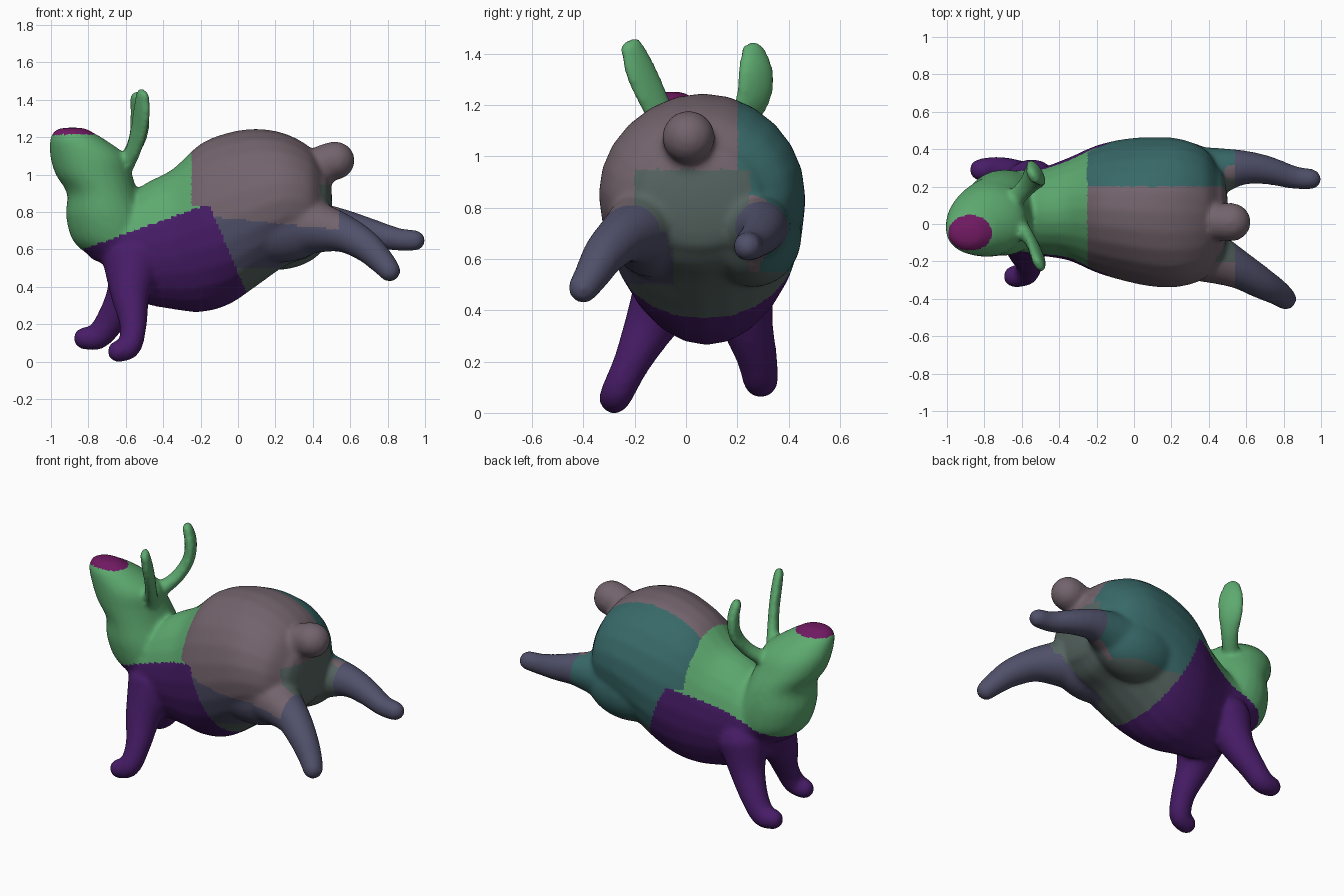
import bpy, bmesh, math
from mathutils import Vector, Matrix

if "Cube" in bpy.data.objects:
    bpy.data.objects.remove(bpy.data.objects["Cube"])

bm = bmesh.new()
SEG = 24


def spline(pts, n=6):
    """Catmull-Rom through points of any dimension."""
    p = [pts[0]] + list(pts) + [pts[-1]]
    out = []
    for i in range(1, len(p) - 2):
        for k in range(n):
            t = k / n
            out.append([0.5 * (2 * b + (c - a) * t + (2 * a - 5 * b + 4 * c - d) * t * t
                               + (3 * b - a - 3 * c + d) * t ** 3)
                        for a, b, c, d in zip(*p[i - 1:i + 3])])
    return out + [list(pts[-1])]


def loft(pts, ref, axis=None, cap=1.0):
    """Closed tube; each point is x, y, z, radius along ref, other radius."""
    path = spline(pts)
    cs = [Vector(q[:3]) for q in path]
    rings = []
    for i, q in enumerate(path):
        t = axis or (cs[min(i + 1, len(cs) - 1)] - cs[max(i - 1, 0)]).normalized()
        rings.append((cs[i], t, q[3], q[4]))

    def end(ring, sign):
        c, t, a, b = ring
        r = min(a, b) * cap
        return [(c + t * sign * r * math.sin(h), t, a * math.cos(h), b * math.cos(h))
                for h in (0.4, 0.8, 1.15, 1.45)]

    rings = end(rings[0], -1)[::-1] + rings + end(rings[-1], 1)
    loops = []
    for c, t, a, b in rings:
        u = (ref - t * ref.dot(t)).normalized()
        v = t.cross(u)
        loops.append([bm.verts.new(c + u * a * math.cos(w) + v * b * math.sin(w))
                      for w in (2 * math.pi * k / SEG for k in range(SEG))])
    for l0, l1 in zip(loops, loops[1:]):
        for k in range(SEG):
            j = (k + 1) % SEG
            bm.faces.new((l0[k], l0[j], l1[j], l1[k]))
    bm.faces.new(loops[0])
    bm.faces.new(loops[-1])


def limb(pts):
    loft([p + (p[3],) for p in pts], Vector((0.1, 1, 0.05)))


def blob(center, radii):
    bmesh.ops.create_uvsphere(bm, u_segments=32, v_segments=20, radius=1,
                              matrix=Matrix.LocRotScale(Vector(center), None, Vector(radii)))


X, Y, Z = Vector((1, 0, 0)), Vector((0, 1, 0)), Vector((0, 0, 1))

# Torso: sections along x
loft([(-.70, .07, .62, .16, .13), (-.62, .07, .61, .22, .24), (-.50, .065, .63, .235, .32),
      (-.35, .08, .655, .275, .375), (-.20, .08, .715, .34, .45), (-.05, .075, .765, .38, .46),
      (.10, .065, .825, .40, .42), (.25, .06, .865, .395, .355), (.38, .055, .855, .345, .295),
      (.45, .05, .84, .25, .215)], Y, X, 0.25)

# Neck and raised head: sections along z
loft([(-.60, .07, .57, .18, .20), (-.66, .07, .65, .215, .225), (-.70, .06, .78, .23, .22),
      (-.725, .05, .90, .22, .19), (-.77, .03, 1.0, .205, .205), (-.80, .005, 1.10, .18, .205),
      (-.86, -.035, 1.19, .125, .145), (-.885, -.055, 1.23, .075, .10)], Y, Z, 0.3)

# Haunches
blob((.20, .26, .69), (.29, .19, .20))
blob((.22, -.14, .73), (.29, .165, .20))

# Front legs
limb([(-.56, -.04, .52, .165), (-.575, -.13, .36, .108), (-.56, -.21, .20, .073),
      (-.58, -.265, .085, .065), (-.64, -.28, .055, .059)])
limb([(-.55, .20, .52, .15), (-.60, .235, .36, .105), (-.68, .275, .22, .08),
      (-.75, .29, .135, .07), (-.82, .29, .125, .06)])

# Hind legs stretched back
limb([(.35, -.15, .73, .16), (.55, -.24, .69, .105), (.68, -.315, .62, .085),
      (.765, -.365, .54, .07), (.81, -.40, .487, .06)])
limb([(.35, .26, .72, .16), (.55, .30, .72, .10), (.70, .29, .69, .078),
      (.85, .25, .655, .062), (.945, .24, .648, .056)])

# Tail
limb([(.40, .01, 1.0, .12), (.46, .01, 1.06, .10), (.52, .01, 1.075, .104)])

# Ears
EAR = Vector((-.5, .85, 0))
loft([(-.61, -.01, 1.03, .05, .045), (-.56, -.08, 1.13, .055, .035), (-.53, -.135, 1.24, .068, .032),
      (-.515, -.18, 1.34, .068, .032), (-.51, -.212, 1.43, .05, .028)], EAR)
loft([(-.64, .13, 1.04, .05, .045), (-.57, .205, 1.12, .055, .038), (-.53, .26, 1.22, .078, .035),
      (-.525, .272, 1.33, .078, .035), (-.54, .26, 1.415, .052, .03)], EAR)

# Fuse all parts into one soft skin
bmesh.ops.recalc_face_normals(bm, faces=bm.faces)
mesh = bpy.data.meshes.new("rabbit_skin")
bm.to_mesh(mesh)
bm.free()
rabbit = bpy.data.objects.new("rabbit_body", mesh)
bpy.context.collection.objects.link(rabbit)
rem = rabbit.modifiers.new("fuse", 'REMESH')
rem.mode, rem.voxel_size = 'VOXEL', 0.014
smo = rabbit.modifiers.new("soften", 'SMOOTH')
smo.factor, smo.iterations = 0.5, 10
deps = bpy.context.evaluated_depsgraph_get()
fused = bpy.data.meshes.new_from_object(rabbit.evaluated_get(deps))
rabbit.modifiers.clear()
rabbit.data = fused

# Colour regions
COLORS = {"green": (.11, .40, .16), "magenta": (.16, .01, .12), "purple": (.065, .012, .14),
          "mauve": (.17, .125, .15), "teal": (.04, .14, .14), "slate": (.08, .08, .145),
          "grey_green": (.09, .125, .115)}
fused.materials.clear()
for name, col in COLORS.items():
    mat = bpy.data.materials.new(name)
    mat.diffuse_color = (*col, 1)
    mat.use_nodes = True
    mat.node_tree.nodes["Principled BSDF"].inputs["Base Color"].default_value = mat.diffuse_color
    fused.materials.append(mat)
names = list(COLORS)


def region(c, n):
    x, y, z = c
    if x < (-.25 if z > .83 else .2 - .42 * z):
        if z < .9 + .36 * x:
            return "purple"
        return "magenta" if z > 1.215 and x < -.68 else "green"
    if z < .85 and (x > .54 or y < -.05 and z < .76 - .1 * x and z > .5 and n.x < .7):
        return "slate"
    if z < .55 or x > .3 and z < .95 and -.2 < y < .25:
        return "grey_green"
    return "teal" if y > .2 and n.y > .2 else "mauve"


for f in fused.polygons:
    f.material_index = names.index(region(f.center, f.normal))
    f.use_smooth = True
